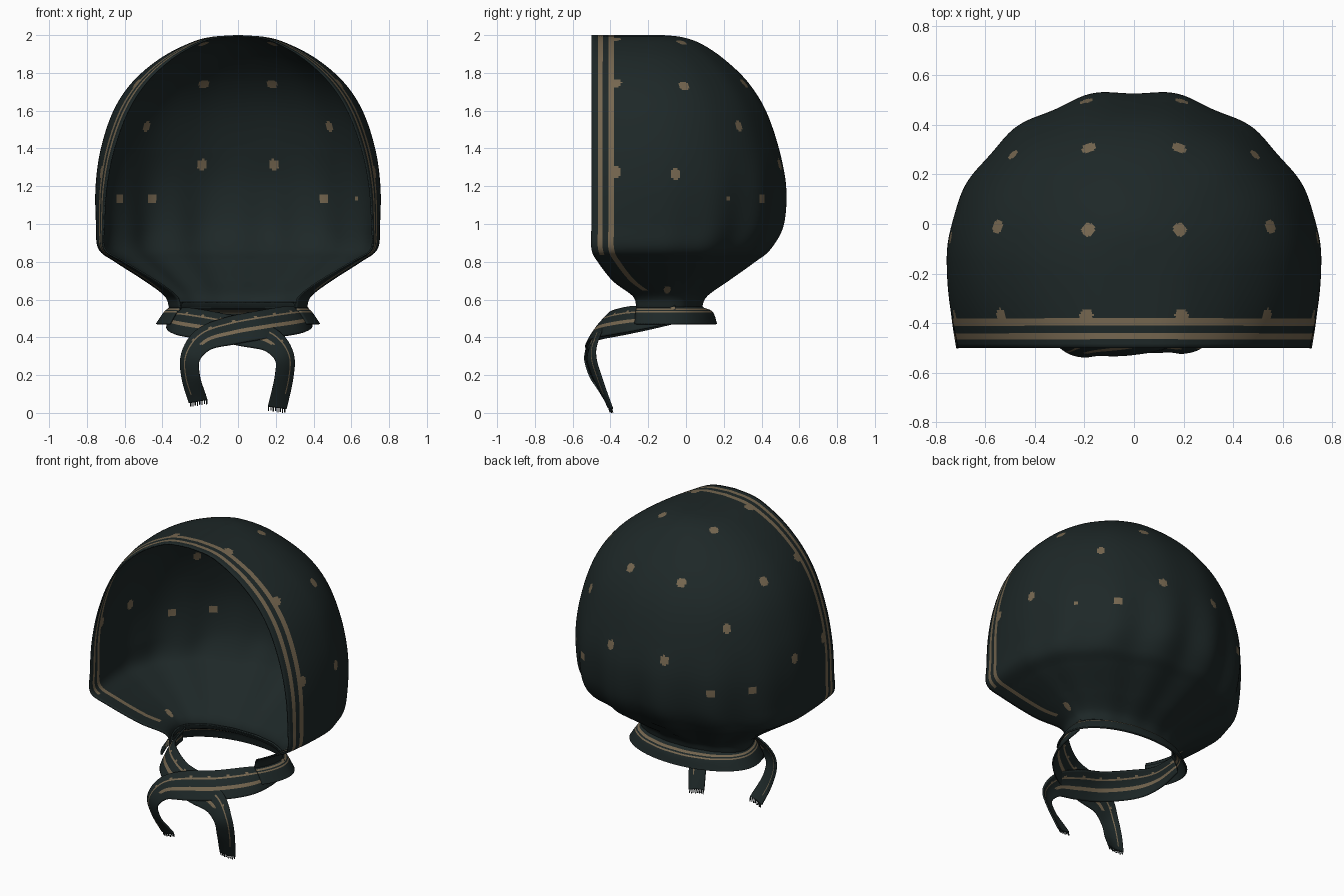
import bpy, bmesh, math
from mathutils import Vector

if "Cube" in bpy.data.objects:
    bpy.data.objects.remove(bpy.data.objects["Cube"])


def material(name, rgb):
    m = bpy.data.materials.new(name)
    m.diffuse_color = (*rgb, 1)
    m.use_nodes = True
    m.node_tree.nodes["Principled BSDF"].inputs["Base Color"].default_value = m.diffuse_color
    return m


MATS = [material("dark teal cloth", (0.0125, 0.0205, 0.0205)),
        material("tan print", (0.18, 0.135, 0.08))]


def spline(keys, step):
    """Catmull-Rom through key tuples, sampled about every step units."""
    k = [Vector(p) for p in keys]
    k = [2 * k[0] - k[1]] + k + [2 * k[-1] - k[-2]]
    out = []
    for i in range(1, len(k) - 2):
        a, b, c, d = k[i - 1:i + 3]
        n = max(4, int((c - b).length / step))
        for s in range(n):
            t = s / n
            out.append(0.5 * (2 * b + (c - a) * t + (2 * a - 5 * b + 4 * c - d) * t * t
                              + (3 * b - a - 3 * c + d) * t ** 3))
    out.append(k[-2])
    return out


def sheet(name, rows, paint, thick):
    """Cloth sheet from rows of points; paint(row, column, centre) picks the colour."""
    bm = bmesh.new()
    vs = [[bm.verts.new(p) for p in r] for r in rows]
    for i in range(len(rows) - 1):
        for j in range(len(rows[0]) - 1):
            f = bm.faces.new((vs[i][j], vs[i][j + 1], vs[i + 1][j + 1], vs[i + 1][j]))
            f.smooth = True
            f.material_index = int(paint(i, j, f.calc_center_median()))
    bmesh.ops.remove_doubles(bm, verts=bm.verts, dist=1e-5)
    bmesh.ops.recalc_face_normals(bm, faces=bm.faces)
    me = bpy.data.meshes.new(name)
    bm.to_mesh(me)
    bm.free()
    ob = bpy.data.objects.new(name, me)
    bpy.context.collection.objects.link(ob)
    for m in MATS:
        me.materials.append(m)
    mod = ob.modifiers.new("thickness", 'SOLIDIFY')
    mod.thickness = thick
    mod.offset = 0
    return ob


# U-shaped horizontal slice: hem offsets, straight side, then half ellipse
HEM = [0, .018, .035, .047, .06, .075, .09, .105, .12]
SIDE, BACK = 20, 90


def u_slice(key):
    z, w, yb, yf, ym = key
    pinch = 0.04 + 0.12 * min(1, max(0, (0.85 - z) / 0.25)) + 0.10 * max(0, z - 0.87)
    fold = 0.022 * min(1, max(0.15, (1.45 - z) / 0.5)) * min(1, max(0, (z - 0.5) / 0.2))
    half = []
    ys = [yf + h for h in HEM]
    ys += [ys[-1] + (ym - ys[-1]) * i / SIDE for i in range(1, SIDE + 1)]
    for y in ys:
        t = (y - yf) / (ym - yf)
        half.append((w * (1 - pinch * (1 - t) ** 2), y))
    for i in range(1, BACK + 1):
        a = math.pi / 2 * i / BACK
        r = 1 + fold * math.sin(a) * math.cos(14 * a)
        half.append((w * math.cos(a) * r if i < BACK else 0, ym + (yb - ym) * math.sin(a) * r))
    return [Vector((x, y, z)) for x, y in half] + [Vector((-x, y, z)) for x, y in half[-2::-1]]


# Hood: height, half width, back y, front y, y where the rounding starts
HOOD = [(.555, .36, .08, -.26, -.09), (.62, .385, .11, -.28, -.10), (.70, .49, .22, -.385, -.12),
        (.80, .645, .36, -.465, -.14), (.87, .735, .445, -.5, -.15), (1.0, .748, .515, -.5, -.15),
        (1.2, .75, .53, -.5, -.15), (1.4, .722, .49, -.5, -.15), (1.6, .655, .42, -.5, -.15),
        (1.75, .555, .325, -.5, -.16), (1.87, .415, .20, -.5, -.18), (1.95, .265, .08, -.5, -.2),
        (1.985, .15, -.02, -.5, -.21), (1.997, 0, -.13, -.5, -.22)]
rows = [u_slice(k) for k in spline(HOOD, 0.0105)]

# Printed dots, mirrored across x, snapped onto the cloth
DOTS = [(.64, .23, 1.13), (.19, .33, 1.76), (.51, .3, 1.53), (.19, .49, 1.32), (.45, .4, 1.13),
        (.75, -.05, 1.27), (.56, -.01, 1.74), (.19, -.02, 1.97), (.19, -.37, 1.97),
        (.53, -.37, 1.74), (.73, -.37, 1.28), (.42, -.1, .66)]
points = [p for r in rows for p in r if p.x >= 0]
DOTS = [min(points, key=lambda p: (p - Vector(d)).length_squared) for d in DOTS]


def hood_paint(i, j, c):
    j = min(j, len(rows[0]) - 2 - j)
    if j in (2, 3) and c.z > .84 or j in (6, 7) and c.z > .65:
        return True
    p = Vector((abs(c.x), c.y, c.z))
    for n, d in enumerate(DOTS):
        e = p - d
        if c.z < 0.8:
            e.z *= 0.4
            e.y *= 1.6
        # the first dot is mostly lost in a fold on the right side
        if e.length_squared < (0.012 if n == 0 and c.x > 0 else 0.028) ** 2:
            return True
    return False


sheet("hood", rows, hood_paint, 0.008)

# Flared band around the nape, striped on its sloping upper part
band_keys = spline([(.585, .355, .07, -.25, -.09), (.555, .362, .09, -.26, -.09),
                    (.532, .388, .138, -.265, -.09), (.47, .43, .16, -.27, -.09)], 0.005)
sheet("neck_band", [u_slice(k) for k in band_keys],
      lambda i, j, c: .530 < c.z < .536 or .541 < c.z < .548, 0.010)


# Crossed ties: x, y, z, width, sideways and upward parts of the outward normal
def tie(name, side, push, end):
    keys = [(.36, -.05, .525, .10, .99, .3), (.345, -.2, .50, .13, .9, .45),
            (.28, -.32, .485, .17, .65, .55), (.13, -.43, .46, .18, .3, .6),
            (-.03, -.465, .43, .18, 0, .6), (-.17, -.485, .388, .145, -.2, .45),
            (-.245, -.505, .30, .11, -.35, .1), (-.245, -.475, .19, .105, -.4, 0),
            (-.208, -.405, end, .10, -.2, 0)]
    s = spline(keys, 0.012)
    strip = []
    for i, k in enumerate(s):
        tan = Vector(s[min(i + 1, len(s) - 1)][:3]) - Vector(s[max(i - 1, 0)][:3])
        nx = max(-.99, min(.99, k[4]))
        n = Vector((nx, -math.sqrt(1 - nx * nx), 0)) * math.sqrt(1 - k[5] ** 2)
        n.z = k[5]
        across = tan.cross(n).normalized()
        c = Vector(k[:3]) + n * push
        row = [c + across * k[3] * (q / 16 - 0.5) + n * 0.01 * math.cos((q / 16 - 0.5) * math.pi)
               for q in range(17)]
        strip.append([Vector((p.x * side, p.y, p.z)) for p in row])

    def paint(i, j, c):
        if c.z < .36 and abs(c.x) > .15:
            return j == 11 and c.z > .1
        return j in (5, 6) or j == 11 or (j == 12 and i % 20 < 3)

    sheet(name, strip, paint, 0.01)
    # Fringe threads on the loose end
    last = strip[-1]
    for q in range(0, 16, 2):
        a, b = last[q], last[q + 1]
        drop = Vector((0, .006, -.02 - .004 * (q % 4 == 0)))
        sheet(f"{name}_fringe_{q // 2}", [[a, b], [a + drop, b + drop]],
              lambda i, j, c: False, 0.004)


tie("upper_tie", 1, 0.010, 0.062)
tie("lower_tie", -1, -0.006, 0.028)
